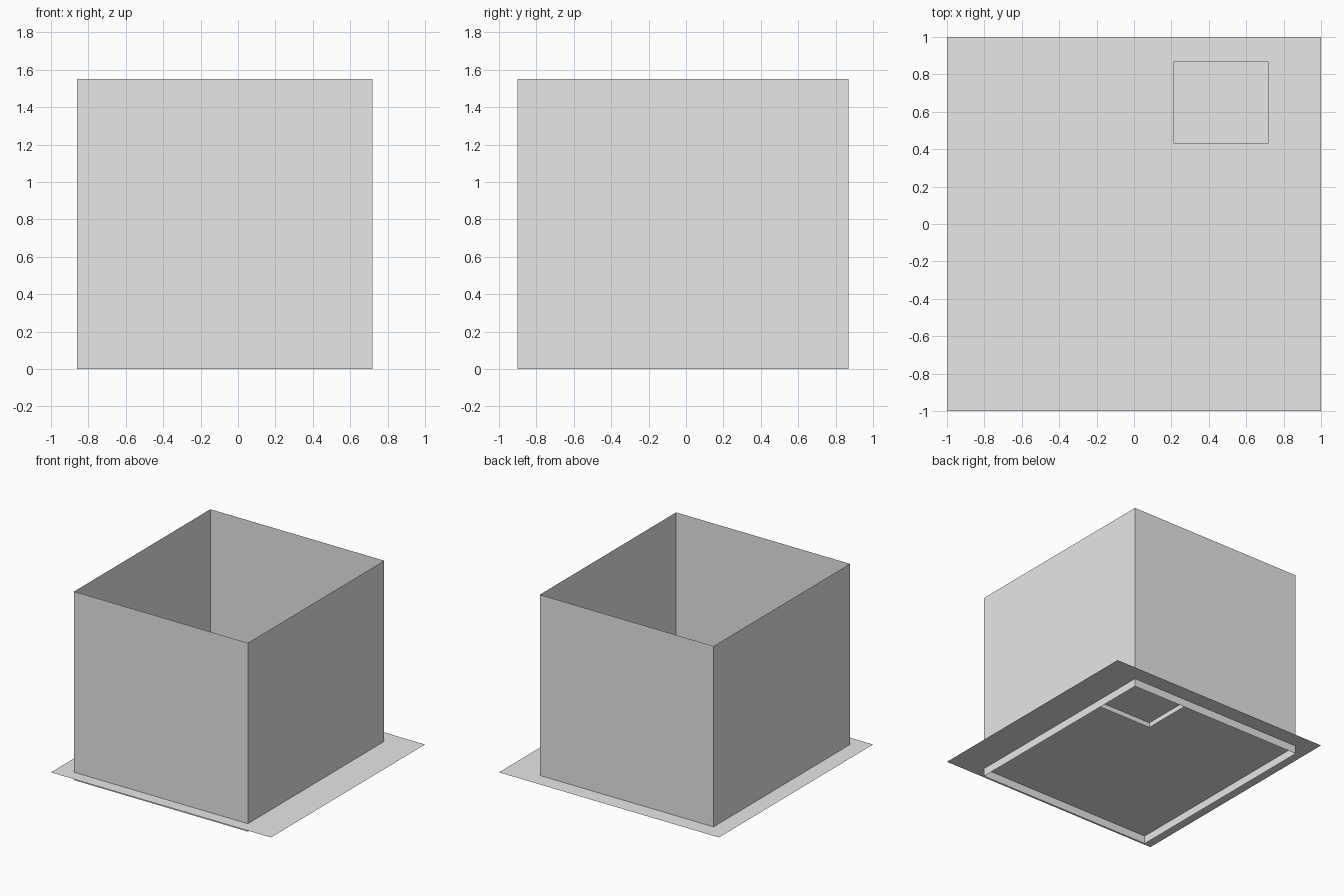
import bpy

old = bpy.data.objects.get("Cube")
if old:
    bpy.data.objects.remove(old, do_unlink=True)

# Single plain grey material
grey = bpy.data.materials.new("light_grey")
grey.use_nodes = True
colour = (0.8, 0.8, 0.8, 1.0)
grey.diffuse_color = colour
grey.node_tree.nodes["Principled BSDF"].inputs["Base Color"].default_value = colour


def add_part(name, verts, faces):
    mesh = bpy.data.meshes.new(name)
    mesh.from_pydata(verts, [], faces)
    mesh.materials.append(grey)
    obj = bpy.data.objects.new(name, mesh)
    bpy.context.scene.collection.objects.link(obj)
    return obj


def rectangle(x0, x1, y0, y1, z):
    return [(x0, y0, z), (x1, y0, z), (x1, y1, z), (x0, y1, z)]


def shell(name, x0, x1, y0, y1, z0, z1, capped=False):
    """Four thin upright walls, with an optional lid."""
    verts = rectangle(x0, x1, y0, y1, z0) + rectangle(x0, x1, y0, y1, z1)
    faces = [(i, (i + 1) % 4, (i + 1) % 4 + 4, i + 4) for i in range(4)]
    if capped:
        faces.append((4, 5, 6, 7))
    return add_part(name, verts, faces)


# Ground sheet, slightly above the bottom edge of the walls
FLOOR_Z = 0.065
add_part("floor", rectangle(-1, 1, -1, 1, FLOOR_Z), [(0, 1, 2, 3)])

# Open-topped outer walls
RIGHT, BACK = 0.72, 0.87
shell("outer_walls", -0.86, RIGHT, -0.90, BACK, 0.0, 1.55)

# Closed box standing in the back corner
shell("corner_box", 0.21, RIGHT, 0.43, BACK, 0.025, 1.11, capped=True)
